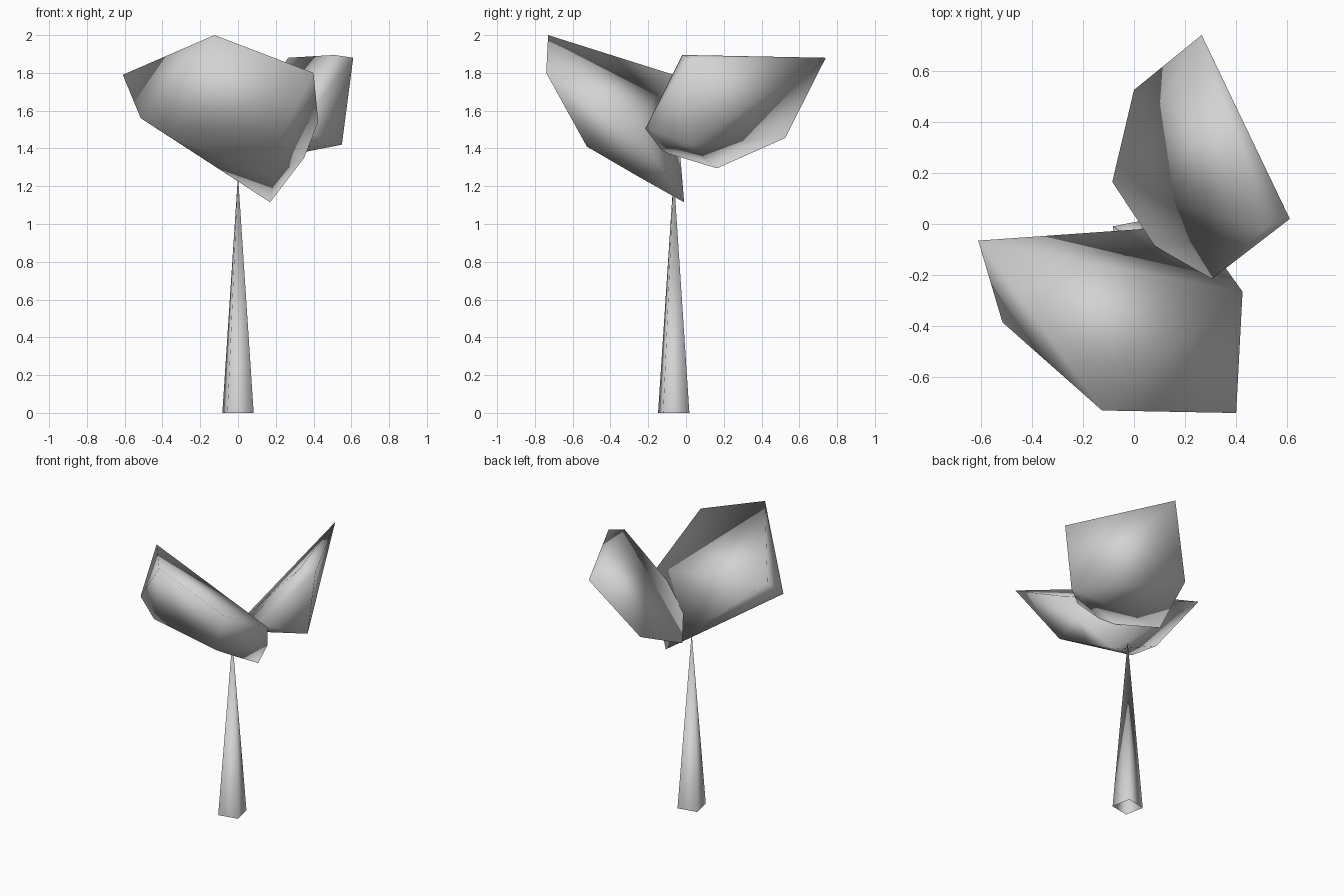
import bpy, bmesh, math
from mathutils import Vector

cube = bpy.data.objects.get("Cube")
if cube:
    bpy.data.objects.remove(cube, do_unlink=True)

# One flat grey for the whole plant
grey = bpy.data.materials.new("light_grey")
grey.use_nodes = True
colour = (0.65, 0.65, 0.65, 1)
grey.diffuse_color = colour
grey.node_tree.nodes["Principled BSDF"].inputs["Base Color"].default_value = colour


def finish(name, bm):
    """Turn a bmesh into a smooth-shaded object."""
    bmesh.ops.recalc_face_normals(bm, faces=bm.faces)
    for face in bm.faces:
        face.smooth = True
    mesh = bpy.data.meshes.new(name)
    bm.to_mesh(mesh)
    bm.free()
    mesh.materials.append(grey)
    obj = bpy.data.objects.new(name, mesh)
    bpy.context.collection.objects.link(obj)
    return obj


def leaf(name, points):
    """Thick low-poly leaf wrapped tightly around its corner points."""
    bm = bmesh.new()
    for point in points:
        bm.verts.new(point)
    result = bmesh.ops.convex_hull(bm, input=bm.verts)
    unused = {v for v in result["geom_interior"] + result["geom_unused"]
              if isinstance(v, bmesh.types.BMVert)}
    bmesh.ops.delete(bm, geom=list(unused), context="VERTS")
    return finish(name, bm)


def stem(name, centre, radius, height, turn, sides=4):
    """Tapering spike, open underneath."""
    bm = bmesh.new()
    tip = bm.verts.new(centre + Vector((0, 0, height)))
    ring = []
    for i in range(sides):
        a = turn + math.tau * i / sides
        ring.append(bm.verts.new(centre + radius * Vector((math.cos(a), math.sin(a), 0))))
    for i in range(sides):
        bm.faces.new((ring[i], ring[(i + 1) % sides], tip))
    return finish(name, bm)


stem("stem", Vector((0, -0.065, 0)), 0.1, 1.26, math.radians(56))

# Upper rim corners first, then the rounded underside
leaf("front_leaf", [
    (-0.61, -0.065, 1.79), (-0.125, -0.73, 2.0), (0.4, -0.74, 1.8), (0.425, -0.265, 1.54),
    (0.35, -0.16, 1.35), (0.17, -0.01, 1.115),
    (-0.515, -0.385, 1.56), (-0.36, -0.45, 1.46), (0.2, -0.525, 1.41), (0.19, -0.25, 1.25),
])
leaf("back_leaf", [
    (0.265, 0.74, 1.88), (0.61, 0.02, 1.88), (0.51, -0.02, 1.895), (0.305, -0.215, 1.505),
    (0.17, -0.14, 1.395), (0.08, -0.085, 1.37),
    (-0.085, 0.165, 1.295), (0, 0.525, 1.455), (0.55, 0.015, 1.42),
])
